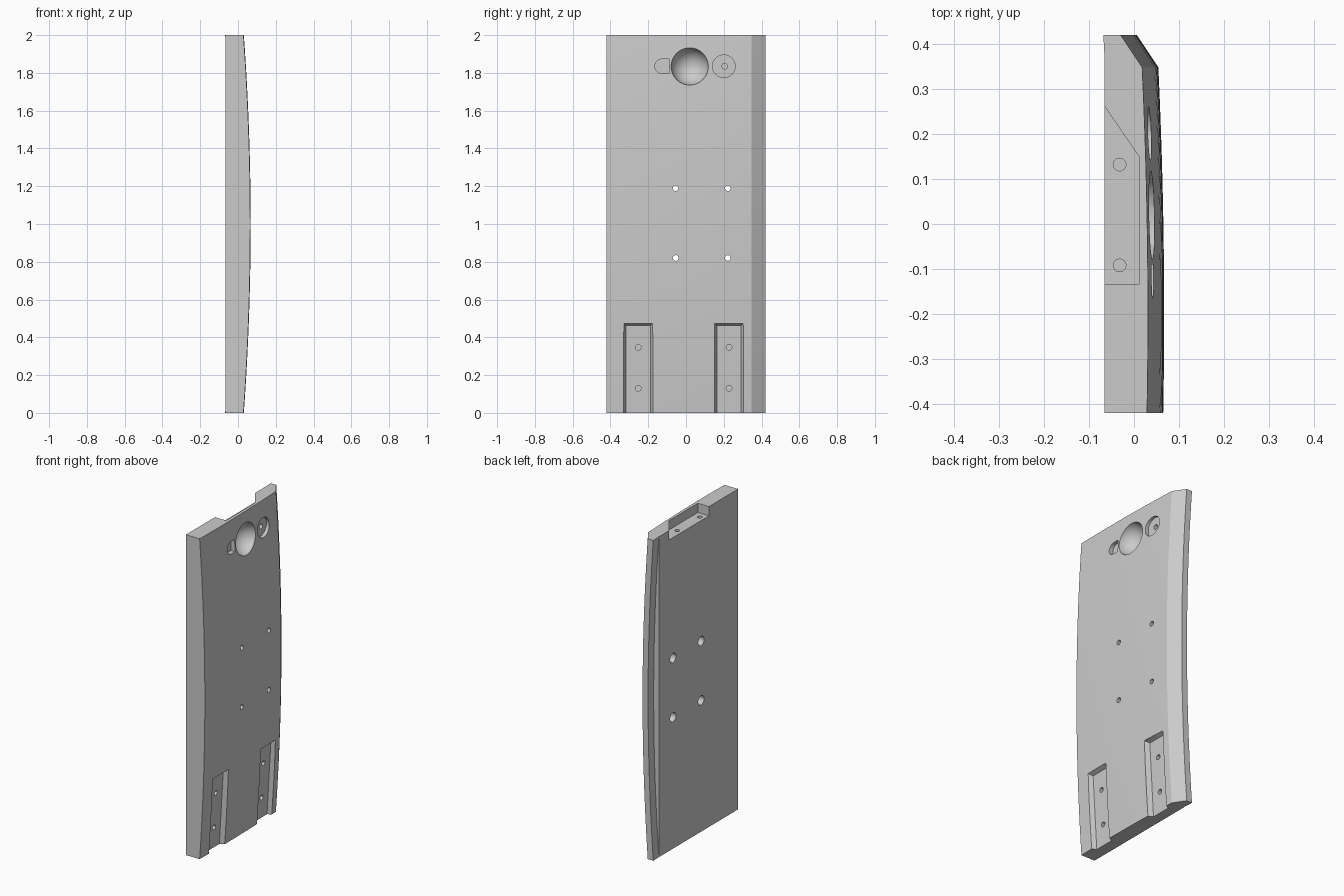
import bpy, bmesh, math
from mathutils import Matrix, Vector

cube = bpy.data.objects.get("Cube")
if cube:
    bpy.data.objects.remove(cube, do_unlink=True)

grey = bpy.data.materials.new("light_grey")
grey.use_nodes = True
colour = (0.6, 0.6, 0.6, 1)
grey.diffuse_color = colour
grey.node_tree.nodes["Principled BSDF"].inputs["Base Color"].default_value = colour

BACK, HALF_W, HEIGHT = -0.066, 0.42, 2.0


def skin(y, z):
    """Gently domed outer surface."""
    return 0.067 - 0.036 * (z - 1) ** 2 - 0.043 * (y + 0.2) ** 2


def make_object(name, bm):
    bmesh.ops.recalc_face_normals(bm, faces=bm.faces)
    mesh = bpy.data.meshes.new(name)
    bm.to_mesh(mesh)
    bm.free()
    mesh.materials.append(grey)
    obj = bpy.data.objects.new(name, mesh)
    bpy.context.collection.objects.link(obj)
    return obj


def loft(name, rings):
    """Solid through a list of closed rings of points."""
    bm = bmesh.new()
    loops = [[bm.verts.new(p) for p in ring] for ring in rings]
    n = len(loops[0])
    for a, b in zip(loops, loops[1:]):
        for i in range(n):
            j = (i + 1) % n
            bm.faces.new((a[i], a[j], b[j], b[i]))
    bm.faces.new(loops[0][::-1])
    bm.faces.new(loops[-1])
    return make_object(name, bm)


# Panel: flat back, domed front, bevelled edge and thin curved lip
def section(z):
    ys = [-HALF_W + i * (0.348 + HALF_W) / 12 for i in range(13)]
    pts = [(BACK, -HALF_W)] + [(skin(y, z), y) for y in ys]
    pts.append((skin(0.348, z) - 0.048, HALF_W))
    pts += [(skin(y, z) - 0.0825, y) for y in (HALF_W, 0.36)]
    pts.append((BACK, 0.36))
    return [Vector((x, y, z)) for x, y in pts]


panel = loft("panel", [section(HEIGHT * i / 32) for i in range(33)])


def cut(cutter):
    cutter.hide_render = True
    mod = panel.modifiers.new("cut", 'BOOLEAN')
    mod.operation = 'DIFFERENCE'
    mod.solver = 'EXACT'
    mod.object = cutter
    bpy.context.view_layer.objects.active = panel
    bpy.ops.object.modifier_apply(modifier=mod.name)
    bpy.data.objects.remove(cutter, do_unlink=True)


def prism_x(outline, x0, x1):
    """Cut a y-z outline between two depths."""
    cut(loft("cutter", [[(x, y, z) for y, z in outline] for x in (x0, x1)]))


def circle(cy, cz, r, n=32):
    return [(cy + r * math.cos(math.tau * i / n), cz + r * math.sin(math.tau * i / n))
            for i in range(n)]


# Rear notch in the top edge, with two vertical screw holes
notch = [(-0.1, -0.133), (0.011, -0.133), (0.011, 0.15), (BACK, 0.262), (-0.1, 0.312)]
cut(loft("cutter", [[(x, y, z) for x, y in notch] for z in (1.942, 2.1)]))
for y in (-0.092, 0.132):
    cut(loft("cutter", [[(a, b, z) for a, b in circle(-0.032, y, 0.014)]
                        for z in (1.86, 1.97)]))

# Bowl-shaped dimple
bm = bmesh.new()
bmesh.ops.create_uvsphere(bm, u_segments=48, v_segments=32, radius=0.1,
                          matrix=Matrix.Translation((0.056, 0.02, 1.835)))
cut(make_object("cutter", bm))

# Small shallow recesses beside the dimple
x = skin(0, 1.835)
d_shape = [(-0.09, 1.797), (-0.09, 1.873)]
d_shape += [(-0.127 + 0.038 * math.cos(a), 1.835 + 0.038 * math.sin(a))
            for a in [math.pi * (0.5 + i / 12) for i in range(13)]]
prism_x(d_shape, x - 0.025, 0.1)
prism_x([(max(y, 0.142), z) for y, z in circle(0.2, 1.835, 0.06)
         if y > 0.141 or abs(z - 1.835) < 0.02], x - 0.025, 0.1)
prism_x(circle(0.205, 1.835, 0.015), x - 0.06, 0.1)

# Four through holes, counterbored from the back
for y in (-0.055, 0.222):
    for z in (0.82, 1.19):
        prism_x(circle(y, z, 0.015), -0.2, 0.2)
        prism_x(circle(y, z, 0.029), -0.2, 0.0)

# Two tapered channels at the bottom, each with two screw holes
for yc in (-0.253, 0.228):
    rings = []
    for depth, half, top in ((0.026, 0.064, 0.462), (-0.001, 0.077, 0.474), (-0.05, 0.077, 0.474)):
        low = skin(yc, 0) - depth - 0.002
        high = skin(yc, top) - depth
        rings.append([(low, yc - half, -0.02), (low, yc + half, -0.02),
                      (high, yc + half, top), (high, yc - half, top)])
    cut(loft("cutter", rings))
    for z in (0.13, 0.347):
        prism_x(circle(yc, z, 0.015, 24), skin(yc, z) - 0.07, 0.1)

# Smooth dome and bowl, crisp edges
bpy.ops.object.select_all(action='DESELECT')
panel.select_set(True)
bpy.context.view_layer.objects.active = panel
bpy.ops.object.shade_smooth_by_angle(angle=math.radians(25))
